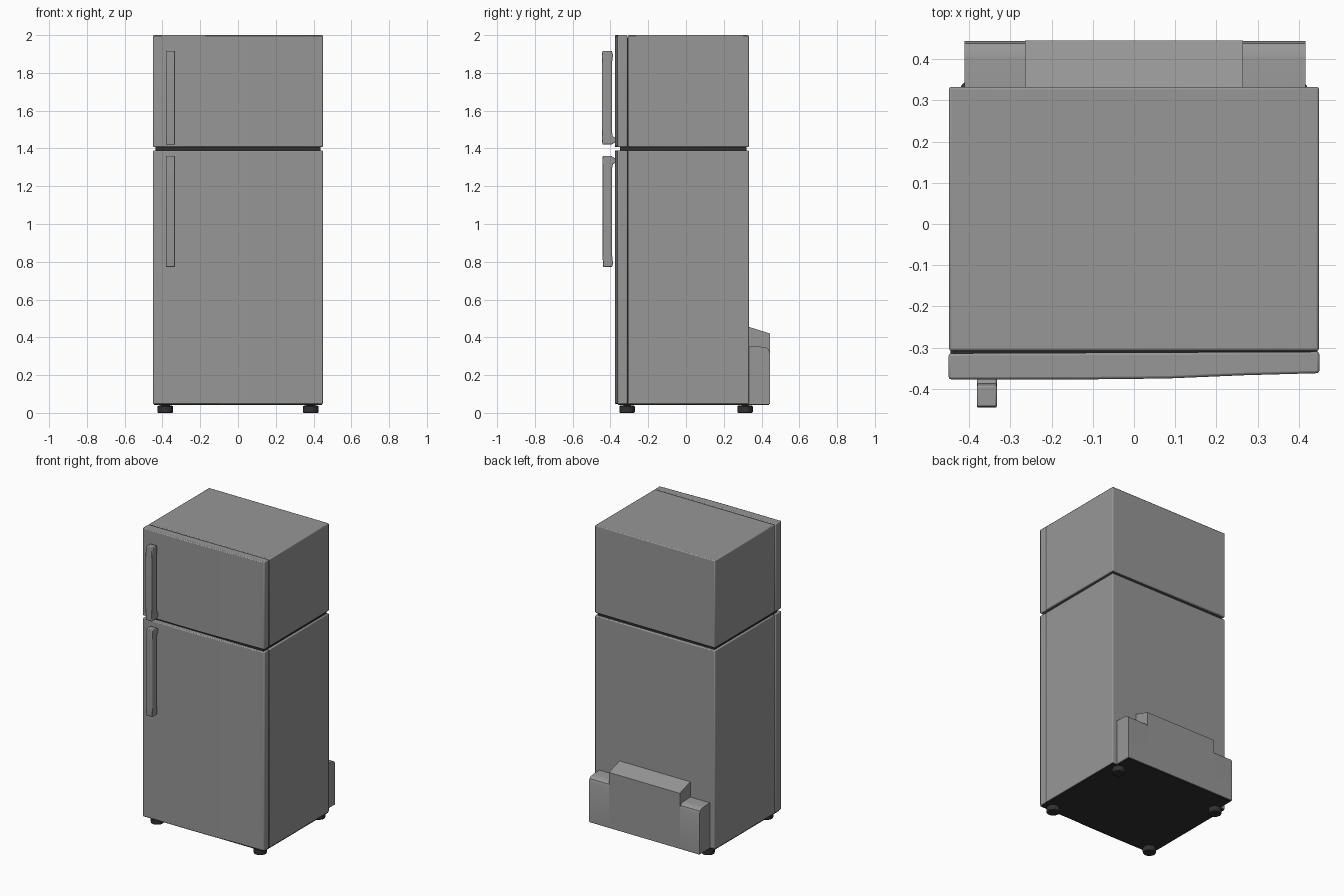
import bpy, bmesh, math

if "Cube" in bpy.data.objects:
    bpy.data.objects.remove(bpy.data.objects["Cube"])


def material(name, c):
    m = bpy.data.materials.new(name)
    m.diffuse_color = (*c, 1)
    m.use_nodes = True
    m.node_tree.nodes["Principled BSDF"].inputs["Base Color"].default_value = m.diffuse_color
    return m


GREY = material("appliance_grey", (0.31, 0.31, 0.315))
DARK = material("dark_rubber", (0.03, 0.03, 0.03))


def prism(name, pts, axis, lo, hi, mat, bevel=0.0):
    """Extrude a 2D outline along x (points y,z) or z (points x,y)."""
    put = (lambda p, t: (t, p[0], p[1])) if axis == "x" else (lambda p, t: (p[0], p[1], t))
    bm = bmesh.new()
    face = bm.faces.new([bm.verts.new(put(p, lo)) for p in pts])
    ext = bmesh.ops.extrude_face_region(bm, geom=[face])
    vs = [g for g in ext["geom"] if isinstance(g, bmesh.types.BMVert)]
    bmesh.ops.translate(bm, verts=vs, vec=put((0, 0), hi - lo))
    bmesh.ops.recalc_face_normals(bm, faces=bm.faces)
    me = bpy.data.meshes.new(name)
    bm.to_mesh(me)
    bm.free()
    ob = bpy.data.objects.new(name, me)
    bpy.context.collection.objects.link(ob)
    me.materials.append(mat)
    if bevel:
        b = ob.modifiers.new("soft_edges", "BEVEL")
        b.width, b.segments, b.limit_method = bevel, 2, "ANGLE"
        b.angle_limit = math.radians(40)
    bpy.ops.object.select_all(action="DESELECT")
    ob.select_set(True)
    bpy.context.view_layer.objects.active = ob
    bpy.ops.object.shade_smooth_by_angle(angle=math.radians(30))
    return ob


def box(name, x0, x1, y0, y1, z0, z1, mat, bevel=0.0):
    return prism(name, [(x0, y0), (x1, y0), (x1, y1), (x0, y1)], "z", z0, z1, mat, bevel)


# Cabinets and doors; the door front tapers back slightly to the right
door = [(-0.45, -0.314), (-0.45, -0.377), (-0.1, -0.377), (0.08, -0.375),
        (0.27, -0.367), (0.45, -0.362), (0.45, -0.310)]
for part, z0, z1 in (("fridge", 0.047, 1.390), ("freezer", 1.407, 2.0)):
    box(part + "_cabinet", -0.449, 0.449, -0.308, 0.333, z0, z1, GREY, 0.006)
    prism(part + "_door", door, "z", z0, z1, GREY, 0.006)

# Dark core seen in the seams, and the dark underside
box("seam_core", -0.437, 0.437, -0.35, 0.32, 0.06, 1.985, DARK)
box("underside", -0.445, 0.445, -0.36, 0.328, 0.042, 0.06, DARK)
box("housing_underside", -0.408, 0.41, 0.32, 0.44, 0.042, 0.055, DARK)

# Handles: a bar with one foot reaching the door beside the seam
upper = [(-0.372, 1.435), (-0.395, 1.420), (-0.443, 1.420), (-0.446, 1.50), (-0.446, 1.85),
         (-0.443, 1.917), (-0.393, 1.917), (-0.386, 1.895), (-0.392, 1.85),
         (-0.392, 1.49), (-0.388, 1.465), (-0.372, 1.455)]
lower = [(-0.372, 1.345), (-0.395, 1.360), (-0.441, 1.360), (-0.443, 1.28), (-0.443, 0.84),
         (-0.438, 0.772), (-0.392, 0.772), (-0.386, 0.79), (-0.392, 0.84),
         (-0.392, 1.29), (-0.388, 1.315), (-0.372, 1.325)]
prism("freezer_handle", upper, "x", -0.381, -0.333, GREY, 0.004)
prism("fridge_handle", lower, "x", -0.381, -0.333, GREY, 0.004)

# Compressor housing on the back: low rounded ends, taller sloped middle
low = [(0.325, 0.047), (0.444, 0.047), (0.444, 0.318), (0.438, 0.336), (0.425, 0.346),
       (0.40, 0.350), (0.325, 0.353)]
mid = [(0.325, 0.047), (0.445, 0.047), (0.445, 0.42), (0.325, 0.458)]
prism("housing_ends", low, "x", -0.412, 0.416, GREY)
prism("housing_middle", mid, "x", -0.265, 0.265, GREY)

# Round rubber feet
for side, x in (("left", -0.385), ("right", 0.385)):
    for end, y in (("front", -0.312), ("back", 0.313)):
        ring = [(x + 0.041 * math.cos(a * math.tau / 20), y + 0.041 * math.sin(a * math.tau / 20))
                for a in range(20)]
        prism(f"foot_{end}_{side}", ring, "z", 0.0, 0.038, DARK, 0.005)
        box(f"foot_stem_{end}_{side}", x - 0.025, x + 0.025, y - 0.02, y + 0.02, 0.03, 0.05, DARK)
